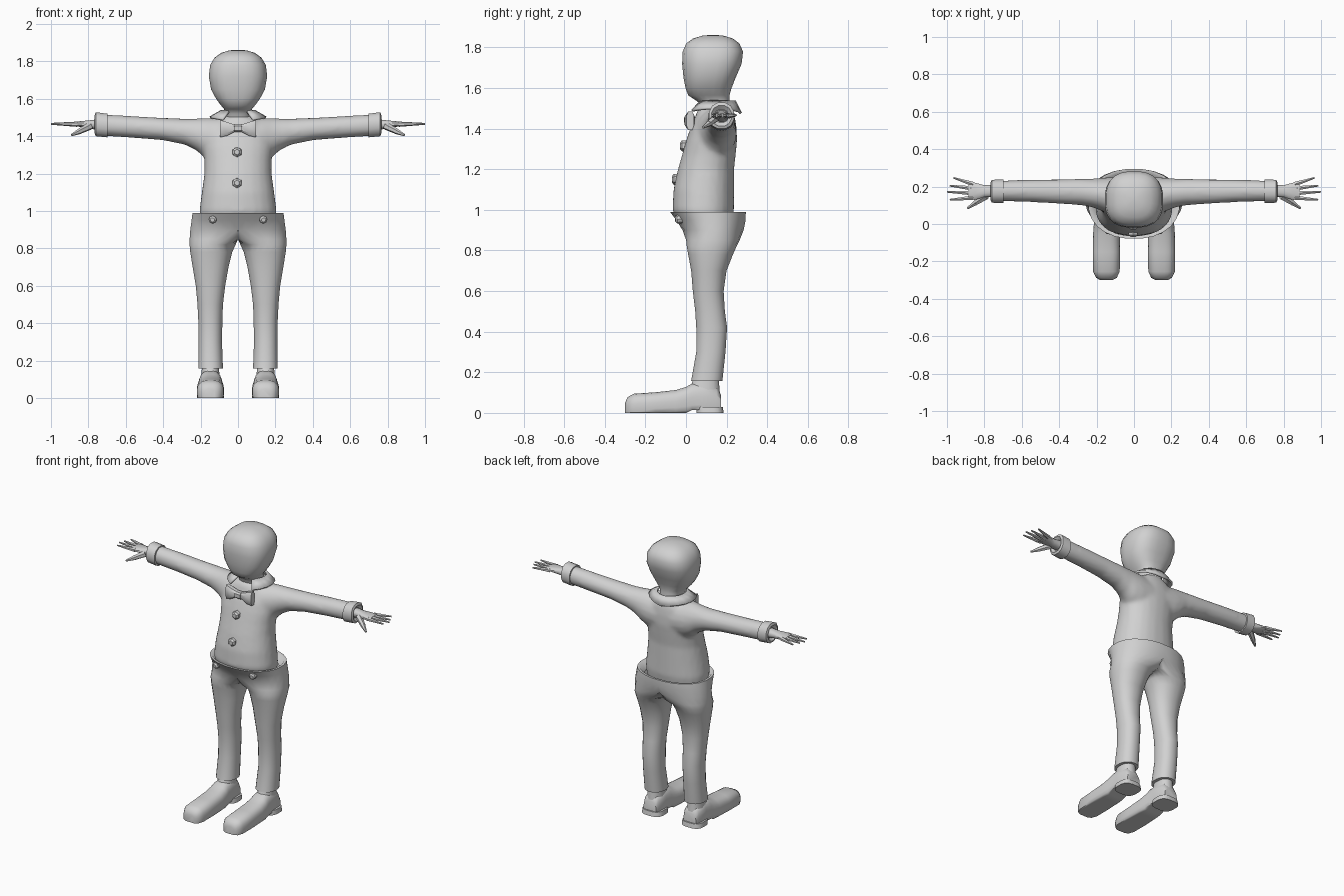
import bpy, bmesh, math
from mathutils import Vector, Matrix

if "Cube" in bpy.data.objects:
    bpy.data.objects.remove(bpy.data.objects["Cube"], do_unlink=True)

grey = bpy.data.materials.new("plain grey")
grey.use_nodes = True
GREY = (0.64, 0.64, 0.64, 1)
grey.diffuse_color = GREY
grey.node_tree.nodes["Principled BSDF"].inputs["Base Color"].default_value = GREY

PLACE = {"x": lambda t, a, b: (t, a, b),
         "y": lambda t, a, b: (a, t, b),
         "z": lambda t, a, b: (a, b, t)}


def loft(bm, rings, axis, n=24, p=2.0, flip=1, adjust=None, caps=(True, True)):
    """Skin rounded cross-sections (position, a_min, a_max, b_min, b_max) along an axis."""
    loops = []
    for t, a0, a1, b0, b1 in rings:
        loop = []
        for i in range(n):
            ang = math.tau * (i + 0.5) / n
            c, s = math.cos(ang), math.sin(ang)
            a = (a0 + a1) / 2 + (a1 - a0) / 2 * math.copysign(abs(c) ** (2 / p), c)
            b = (b0 + b1) / 2 + (b1 - b0) / 2 * math.copysign(abs(s) ** (2 / p), s)
            co = Vector(PLACE[axis](t, a, b))
            if adjust:
                co = adjust(co)
            co.x *= flip
            loop.append(bm.verts.new(co))
        loops.append(loop)
    for lo, hi in zip(loops, loops[1:]):
        for i in range(n):
            j = (i + 1) % n
            bm.faces.new((lo[i], lo[j], hi[j], hi[i]))
    if caps[0]:
        bm.faces.new(loops[0])
    if caps[1]:
        bm.faces.new(loops[-1])


def taper(bm, start, end, r0, r1, n=6):
    """Tapered rod between two points."""
    start, end = Vector(start), Vector(end)
    d = end - start
    m = Matrix.Translation((start + end) / 2) @ d.to_track_quat("Z", "Y").to_matrix().to_4x4()
    bmesh.ops.create_cone(bm, cap_ends=True, segments=n, radius1=r0, radius2=r1,
                          depth=d.length, matrix=m)


def finish(name, bm, mirror=False, angle=45):
    bmesh.ops.recalc_face_normals(bm, faces=bm.faces)
    me = bpy.data.meshes.new(name)
    bm.to_mesh(me)
    bm.free()
    me.materials.append(grey)
    me.shade_smooth()
    me.set_sharp_from_angle(angle=math.radians(angle))
    ob = bpy.data.objects.new(name, me)
    bpy.context.collection.objects.link(ob)
    if mirror:
        mod = ob.modifiers.new("mirror", "MIRROR")
        mod.merge_threshold = 0.0005
    return ob


def even(rows):
    """Expand (position, half_width, front, back) rows to symmetric rings."""
    return [(t, -w, w, f, b) for t, w, f, b in rows]


# Head and neck
bm = bmesh.new()
loft(bm, even([(1.44, .075, .07, .23), (1.52, .07, .075, .215), (1.545, .075, .04, .215),
               (1.565, .092, .01, .215), (1.6, .118, -.003, .225), (1.65, .145, -.013, .245),
               (1.72, .157, -.02, .275), (1.78, .15, -.017, .282), (1.82, .126, 0, .264),
               (1.845, .092, .035, .23), (1.858, .05, .08, .185), (1.862, .015, .12, .145)]),
     "z", p=2.6)
finish("head", bm, angle=60)

# Shirt: torso and sleeves fused into one smooth skin
bm = bmesh.new()
loft(bm, even([(.93, .2, -.04, .225), (1, .207, -.067, .237), (1.1, .194, -.062, .237),
               (1.2, .18, -.04, .237), (1.27, .18, -.02, .245), (1.34, .187, 0, .252),
               (1.4, .182, .02, .25), (1.45, .155, .043, .243), (1.49, .11, .055, .23),
               (1.51, .07, .08, .215)]), "z", p=2.2)
sleeve = [(.05, .03, .25, 1.25, 1.495), (.13, .05, .25, 1.26, 1.498),
          (.18, .073, .247, 1.285, 1.497), (.22, .088, .243, 1.322, 1.495),
          (.28, .1, .242, 1.353, 1.494), (.4, .108, .239, 1.378, 1.498),
          (.55, .117, .237, 1.39, 1.507), (.73, .122, .232, 1.402, 1.517)]
for side in (1, -1):
    loft(bm, sleeve, "x", n=20, flip=side)
shirt = finish("shirt", bm)
remesh = shirt.modifiers.new("fuse", "REMESH")
remesh.mode = "VOXEL"
remesh.voxel_size = 0.013
remesh.use_smooth_shade = True
relax = shirt.modifiers.new("relax", "SMOOTH")
relax.factor = 0.5
relax.iterations = 6

# Trousers: one half, cut on the centre plane and mirrored
bm = bmesh.new()


def keep_half(co):
    return Vector((max(co.x, 0), co.y, co.z))


legs = [(.158, .08, .213, .025, .18), (.3, .085, .212, .05, .195), (.42, .083, .213, .05, .203),
        (.5, .08, .217, .045, .192), (.6, .068, .226, .033, .186), (.7, .05, .243, .025, .2),
        (.78, .03, .256, .01, .232), (.82, .012, .26, .003, .25), (.85, -.08, .26, 0, .265)]
waist = even([(.9, .257, -.018, .285), (.95, .25, -.05, .295), (.99, .245, -.08, .296),
              (.99, .23, -.065, .281), (.95, .2, -.03, .25)])
loft(bm, legs + waist, "z", p=2.2, adjust=keep_half, caps=(True, False))
bmesh.ops.delete(bm, geom=[f for f in bm.faces if all(v.co.x < .0001 for v in f.verts)],
                 context="FACES")
bmesh.ops.remove_doubles(bm, verts=bm.verts, dist=.0001)
finish("trousers", bm, mirror=True, angle=60)

# Shoes with a flat sole, raised arch and heel block
bm = bmesh.new()


def flat_sole(co):
    floor = .015 if co.y > .01 else 0
    return Vector((co.x, co.y, max(co.z, floor)))


loft(bm, [(-.3, .115, .18, -.02, .05), (-.288, .092, .203, -.03, .078),
          (-.255, .076, .219, -.03, .095), (-.15, .074, .221, -.03, .102),
          (-.05, .076, .219, -.03, .113), (0, .08, .215, -.03, .128), (.03, .084, .211, -.03, .145),
          (.08, .088, .207, -.03, .15), (.15, .092, .203, -.03, .13), (.172, .1, .195, -.02, .09)],
     "y", p=2.7, adjust=flat_sole)
finish("shoes", bm, mirror=True, angle=50)

bm = bmesh.new()
loft(bm, [(.06, .09, .205, .0, .172), (.12, .098, .197, .018, .166), (.21, .105, .19, .05, .16)],
     "z", n=16, p=2.3)
finish("ankles", bm, mirror=True)

bm = bmesh.new()
loft(bm, [(0, .074, .221, .05, .186), (.03, .078, .217, .05, .182)], "z", n=20, p=3)
finish("shoe_heels", bm, mirror=True)

# Cuffs
bm = bmesh.new()
loft(bm, [(.698, .11, .24, 1.392, 1.522), (.76, .112, .238, 1.398, 1.53),
          (.766, .125, .225, 1.412, 1.515), (.75, .14, .21, 1.43, 1.495)], "x", n=12, p=2.3)
finish("cuffs", bm, mirror=True, angle=35)

# Hands: palm, four fingers and thumb
bm = bmesh.new()
loft(bm, [(.74, .145, .21, 1.432, 1.492), (.8, .143, .208, 1.44, 1.485),
          (.85, .128, .222, 1.45, 1.48), (.885, .13, .222, 1.454, 1.476)], "x", n=12, p=2.4)
for base_y, tip_x, tip_y in ((.213, .965, .247), (.19, .985, .205), (.165, 1, .172),
                             (.14, .985, .13)):
    taper(bm, (.86, base_y, 1.464), (tip_x, tip_y, 1.466), .014, .005)
taper(bm, (.79, .15, 1.455), (.85, .112, 1.425), .021, .015)
taper(bm, (.845, .115, 1.427), (.89, .084, 1.406), .016, .006)
finish("hands", bm, mirror=True)

# Collar: flared band open at the front
bm = bmesh.new()
pairs = []
STEPS = 14
for i in range(STEPS + 1):
    ang = math.radians(32 + 296 * i / STEPS)
    s, c = math.sin(ang), math.cos(ang)
    top = bm.verts.new((.088 * s, .15 - .09 * c, 1.535))
    low = bm.verts.new((.15 * s, .14 - .13 * c, 1.475 + .025 * abs(s)))
    pairs.append((top, low))
for (a, b), (d, e) in zip(pairs, pairs[1:]):
    bm.faces.new((a, b, e, d))
collar = finish("collar", bm, angle=30)
thick = collar.modifiers.new("thickness", "SOLIDIFY")
thick.thickness = 0.012
thick.offset = 0

# Bow tie: wings pinched at a central knot
bm = bmesh.new()
wing = [(.012, .0, .04, 1.425, 1.46), (.06, -.008, .045, 1.4, 1.478), (.095, .002, .04, 1.392, 1.488)]
loft(bm, [(-r[0],) + r[1:] for r in reversed(wing)] + wing, "x", n=8, p=3)
loft(bm, [(-.02, -.01, .04, 1.42, 1.465), (.02, -.01, .04, 1.42, 1.465)], "x", n=8, p=3)
finish("bow_tie", bm, angle=30)

# Buttons
bm = bmesh.new()
for y, z in ((-.01, 1.315), (-.05, 1.15)):
    taper(bm, (-.005, y + .015, z), (-.005, y - .01, z), .028, .027)
    taper(bm, (-.005, y - .01, z), (-.005, y - .02, z), .027, .015)
finish("shirt_buttons", bm, angle=30)

bm = bmesh.new()
taper(bm, (.133, -.015, .957), (.136, -.045, .953), .022, .021, n=8)
taper(bm, (.136, -.045, .953), (.137, -.053, .952), .021, .012, n=8)
finish("trouser_buttons", bm, mirror=True, angle=30)
